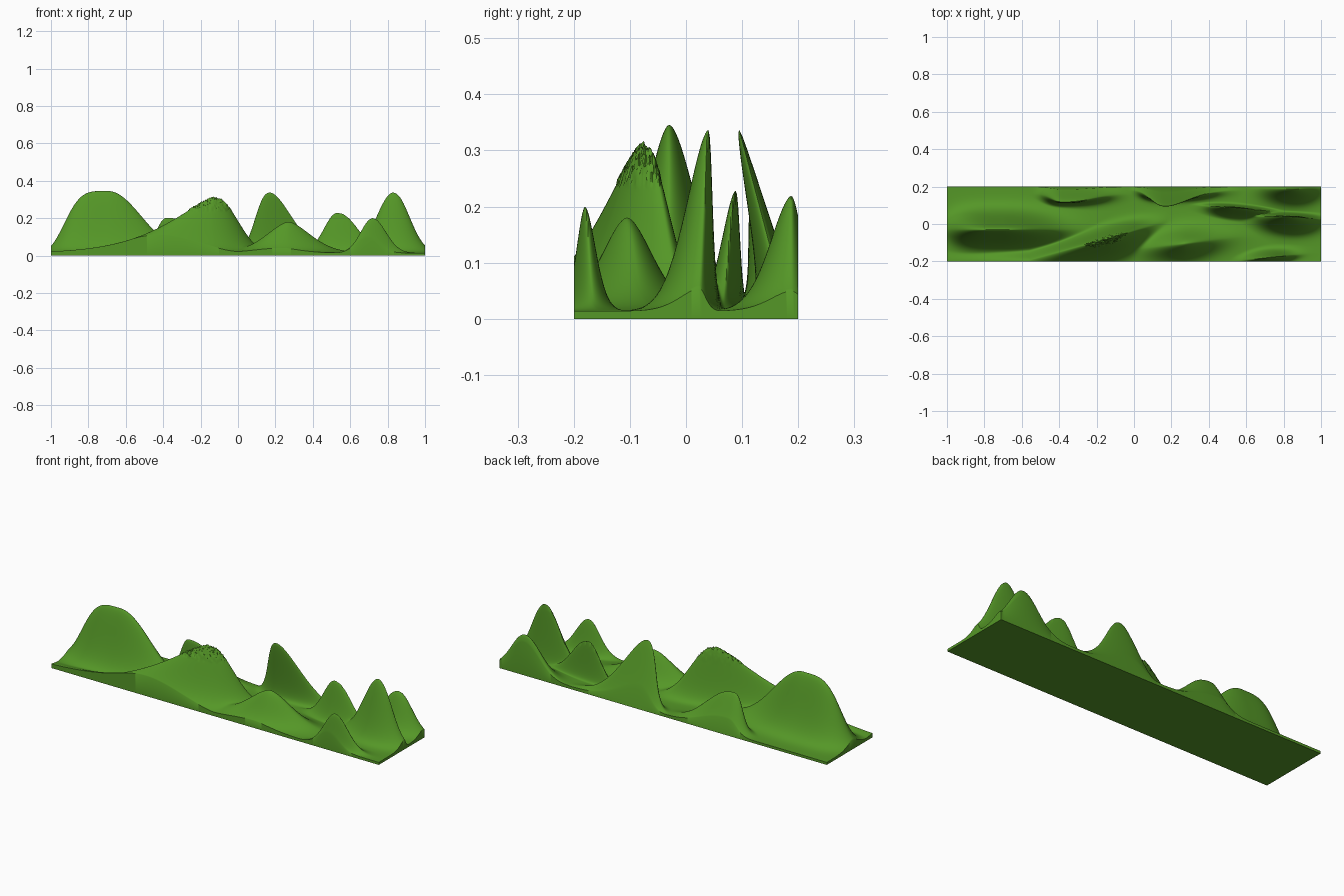
import bpy, bmesh, math, random

if "Cube" in bpy.data.objects:
    bpy.data.objects.remove(bpy.data.objects["Cube"])
random.seed(4)

NX, NY = 400, 160
BASE = 0.014

# Hills: peak x, foot y, height, x widths (left, right), x powers (left, right),
# y widths (front, back), ridge slope, lean toward y
HILLS = [
    (-0.70, -0.03, 0.335, 0.247, 0.25, 4.0, 2.1, 0.062, 0.070, 0.00, 0.0),
    (-0.13, -0.075, 0.298, 0.35, 0.17, 1.4, 2.3, 0.080, 0.040, 0.28, 0.0),
    (0.27, -0.105, 0.168, 0.17, 0.17, 1.7, 1.7, 0.065, 0.065, 0.12, 0.0),
    (0.72, -0.180, 0.188, 0.09, 0.10, 2.0, 2.0, 0.020, 0.026, 0.10, 0.0),
    (0.83, 0.030, 0.326, 0.125, 0.12, 2.0, 2.1, 0.050, 0.016, -0.04, 0.01),
    (0.53, 0.083, 0.217, 0.10, 0.15, 2.0, 2.2, 0.030, 0.012, -0.08, 0.006),
    (0.85, 0.188, 0.207, 0.13, 0.115, 2.0, 2.1, 0.055, 0.030, 0.00, 0.0),
    (0.17, 0.180, 0.326, 0.10, 0.17, 2.4, 1.8, 0.030, 0.017, 0.00, -0.085),
    (-0.38, 0.160, 0.190, 0.08, 0.20, 2.2, 2.4, 0.035, 0.040, 0.00, -0.042),
]


def surface(x, y):
    """Height and sideways lean of the terrain at a flat grid point."""
    total, shift = 0.0, 0.0
    for px, py, h, wl, wr, pl, pr, wf, wb, slope, lean in HILLS:
        dx = x - px
        fx = math.exp(-(-dx / wl) ** pl) if dx < 0 else math.exp(-(dx / wr) ** pr)
        dy = y - max(-0.195, py + slope * max(-0.6, min(0.3, dx)))
        fy = math.exp(-(abs(dy) / (wf if dy < 0 else wb)) ** 1.75)
        f = fx * fy
        total += (h * f) ** 3
        shift += lean * f
    return BASE + total ** (1 / 3) * 0.99, shift


bm = bmesh.new()

# Terrain surface
rows = []
for j in range(NY + 1):
    y = -0.2 + 0.4 * j / NY
    row = []
    for i in range(NX + 1):
        x = -1 + 2 * i / NX
        z, shift = surface(x, y)
        # Ragged crest on the central ridge
        if -0.32 < x < -0.03 and y < 0 and z > 0.24:
            z += random.uniform(-0.004, 0.008)
        row.append(bm.verts.new((x, max(-0.2, min(0.2, y + shift)), z)))
    rows.append(row)
for a, b in zip(rows, rows[1:]):
    for i in range(NX):
        bm.faces.new((a[i], a[i + 1], b[i + 1], b[i]))

# Walls and flat underside
rim = (rows[0] + [r[-1] for r in rows[1:]] + rows[-1][-2::-1]
       + [r[0] for r in rows[-2:0:-1]])
flat = ([(-1 + 2 * i / NX, -0.2) for i in range(NX + 1)]
        + [(1, -0.2 + 0.4 * j / NY) for j in range(1, NY + 1)]
        + [(1 - 2 * i / NX, 0.2) for i in range(1, NX + 1)]
        + [(-1, 0.2 - 0.4 * j / NY) for j in range(1, NY)])
foot = [bm.verts.new((x, y, 0)) for x, y in flat]
n = len(rim)
for k in range(n):
    m = (k + 1) % n
    bm.faces.new((rim[k], foot[k], foot[m], rim[m]))
bm.faces.new(foot[::-1])
bmesh.ops.recalc_face_normals(bm, faces=bm.faces)

mesh = bpy.data.meshes.new("grassy_hills")
bm.to_mesh(mesh)
bm.free()
hills = bpy.data.objects.new("grassy_hills", mesh)
bpy.context.collection.objects.link(hills)

# Grass colour
grass = bpy.data.materials.new("grass")
grass.diffuse_color = (0.09, 0.31, 0.02, 1)
grass.use_nodes = True
grass.node_tree.nodes["Principled BSDF"].inputs["Base Color"].default_value = grass.diffuse_color
mesh.materials.append(grass)

bpy.context.view_layer.objects.active = hills
hills.select_set(True)
bpy.ops.object.shade_smooth_by_angle(angle=math.radians(50))
